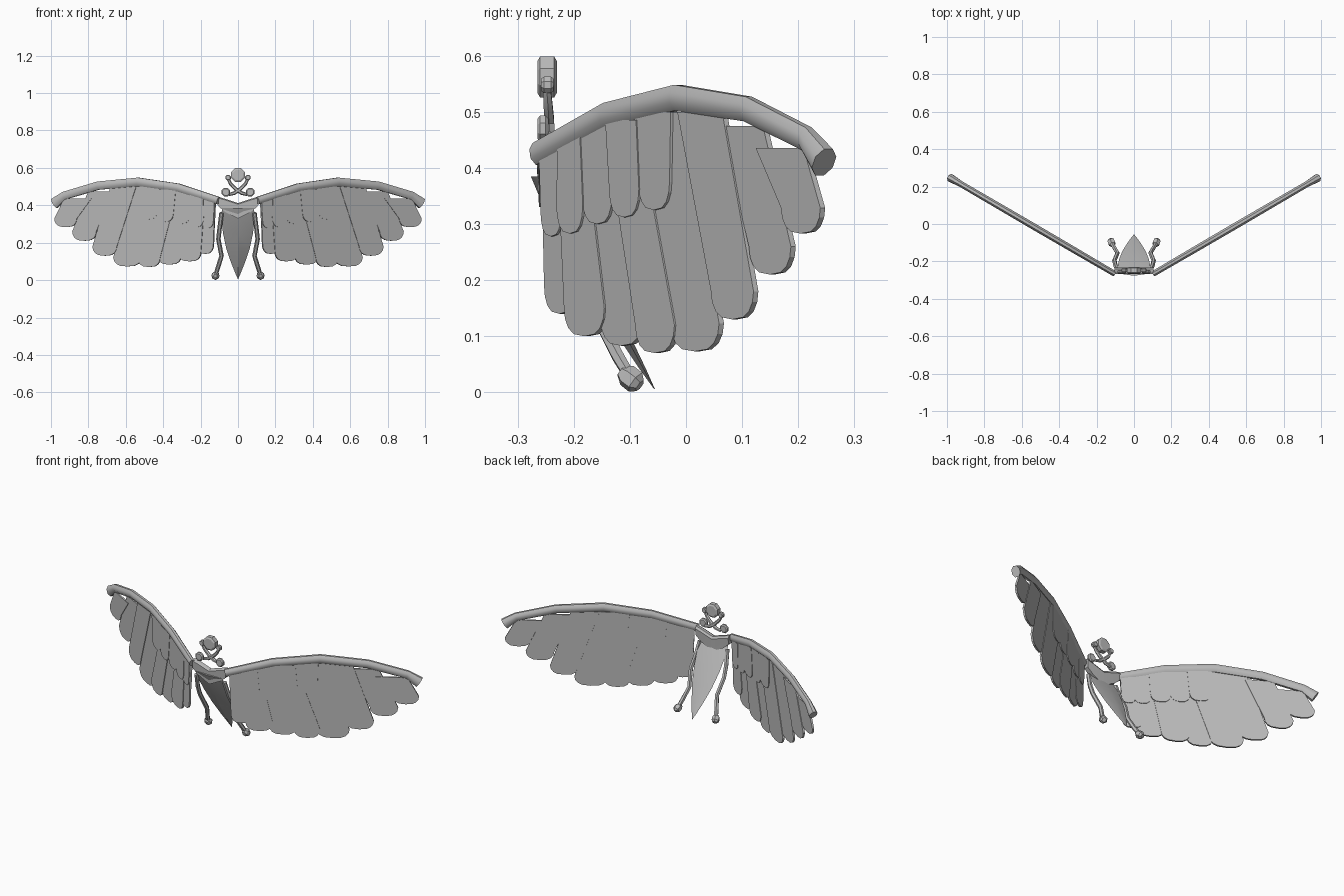
import bpy, bmesh, math
from mathutils import Vector

if "Cube" in bpy.data.objects:
    bpy.data.objects.remove(bpy.data.objects["Cube"])

grey = bpy.data.materials.new("stone_grey")
grey.diffuse_color = (0.5, 0.5, 0.5, 1)
grey.use_nodes = True
grey.node_tree.nodes["Principled BSDF"].inputs["Base Color"].default_value = grey.diffuse_color


def finish(name, bm, smooth=None):
    bmesh.ops.recalc_face_normals(bm, faces=bm.faces)
    me = bpy.data.meshes.new(name)
    bm.to_mesh(me)
    bm.free()
    me.materials.append(grey)
    ob = bpy.data.objects.new(name, me)
    bpy.context.collection.objects.link(ob)
    if smooth:
        bpy.ops.object.select_all(action='DESELECT')
        ob.select_set(True)
        bpy.context.view_layer.objects.active = ob
        bpy.ops.object.shade_smooth_by_angle(angle=math.radians(smooth))
    return ob


def loft(name, rings, smooth=None):
    """Skin a list of closed rings and cap both ends."""
    bm = bmesh.new()
    vs = [[bm.verts.new(p) for p in r] for r in rings]
    n = len(rings[0])
    for a, b in zip(vs, vs[1:]):
        for i in range(n):
            j = (i + 1) % n
            bm.faces.new((a[i], a[j], b[j], b[i]))
    bm.faces.new(vs[0])
    bm.faces.new(vs[-1])
    return finish(name, bm, smooth)


def tube(name, pts, radii, sides=6, smooth=40, side=Vector((0, 1, 0)), flat=1.0):
    """Sweep a polygon along a path; flat scales the section along side."""
    pts = [Vector(p) for p in pts]
    rings = []
    for i, p in enumerate(pts):
        t = (pts[min(i + 1, len(pts) - 1)] - pts[max(i - 1, 0)]).normalized()
        u = (side - t * side.dot(t)).normalized()
        v = t.cross(u)
        rings.append([p + (u * math.cos(a) * flat + v * math.sin(a)) * radii[i]
                      for a in (2 * math.pi * (k + .5) / sides for k in range(sides))])
    return loft(name, rings, smooth)


def disc(name, x, z, r, y0, y1, sides=8):
    """Bevelled button facing forward."""
    steps = [(y0, .75), (y0 + .005, 1), (y1 - .005, 1), (y1, .75)]
    return loft(name, [[(x + r * k * math.cos(a), y, z + r * k * math.sin(a))
                        for a in (2 * math.pi * (i + .5) / sides for i in range(sides))]
                       for y, k in steps])


def wing_point(m, y, z, off=0.0):
    """Point in the slanted wing plane, off = distance toward its front."""
    return (m * (0.105 + 1.714 * (y + .265) + .5 * off), y - .866 * off, z)


def feather(name, m, top, tip, zt, zb, off, thick):
    """Thin plate with straight sides and a rounded lower end."""
    (a, b), (c, d) = top, tip
    drop = min(.05, (zt - zb) * .3)
    mid, half = (c + d) / 2, (d - c) / 2
    prof = [(a, zt), (b, zt)]
    for k in range(9):
        t = math.pi * k / 8
        prof.append((mid + half * math.copysign(abs(math.cos(t)) ** .7, math.cos(t)),
                     zb + drop * (1 - math.sin(t))))
    loft(name, [[wing_point(m, y, z, off + s * thick / 2) for y, z in prof] for s in (-1, 1)])


# top span, tip span, top height, bottom height
flight = [
    ((-.255, -.215), (-.25, -.195), .43, .14),
    ((-.225, -.175), (-.212, -.14), .45, .10),
    ((-.185, -.130), (-.15, -.075), .47, .083),
    ((-.140, -.080), (-.085, -.015), .48, .07),
    ((-.090, -.005), (-.025, .062), .50, .073),
    ((-.010, .070), (.05, .126), .50, .13),
    ((.065, .140), (.115, .190), .475, .21),
    ((.130, .215), (.175, .245), .435, .283),
]
coverts = [
    ((-.255, -.218), (-.252, -.215), .43, .278),
    ((-.220, -.180), (-.222, -.175), .455, .283),
    ((-.182, -.132), (-.178, -.125), .475, .30),
    ((-.135, -.080), (-.128, -.075), .485, .312),
    ((-.084, -.020), (-.078, -.022), .50, .325),
]
spar = [(-.265, .425), (-.14, .494), (-.015, .525), (.11, .505), (.215, .452), (.246, .410)]

for m, tag in ((1, "right"), (-1, "left")):
    across = Vector((m * .5, -.866, 0))
    # wing leading edge with a knobbed end
    tube("wing_spar_" + tag, [wing_point(m, y, z) for y, z in spar],
         [.022, .024, .025, .024, .023, .031], 8, 50, across, .75)
    for i, f in enumerate(flight):
        feather(f"flight_feather_{i + 1}_{tag}", m, *f, .003 * (i % 2) - .0015, .010)
    for i, f in enumerate(coverts):
        feather(f"covert_feather_{i + 1}_{tag}", m, *f, .002 * (i % 2) - .001, .019)
    # leg and foot
    tube("leg_" + tag, [(m * .088, -.25, .36), (m * .098, -.225, .28), (m * .105, -.195, .22),
                        (m * .088, -.155, .13), (m * .108, -.122, .065), (m * .12, -.10, .028)],
         [.012, .012, .012, .012, .012, .011], 6)
    tube("foot_" + tag, [(m * .115, -.115, .038), (m * .118, -.105, .030),
                         (m * .123, -.090, .018), (m * .126, -.082, .012)],
         [.012, .021, .021, .012], 6, None)
    # curled neck strand with its end buttons
    tube("neck_strand_" + tag, [(m * .052, -.248, .54), (m * .04, -.246, .515), (m * .012, -.244, .487),
                                (m * -.02, -.243, .465), (m * -.05, -.243, .457)],
         [.008, .009, .010, .010, .008], 6)
    disc("upper_curl_" + tag, m * .053, .548, .016, -.258, -.236)
    disc("lower_curl_" + tag, m * .065, .47, .025, -.265, -.245)

# head
disc("head", 0, .562, .04, -.265, -.23)

# collar joining the wings
rows = [(-.105, .445, .395), (-.07, .435, .365), (0, .412, .33), (.07, .435, .365), (.105, .445, .395)]
loft("collar", [[(x, -.266, hi - .006), (x, -.255, hi), (x, -.24, hi), (x, -.232, hi - .012),
                 (x, -.236, lo), (x, -.262, lo)] for x, hi, lo in rows], 30)

# keeled tail sweeping back to a point
rings = []
for z, w, t in ((.385, .085, .012), (.34, .09, .018), (.25, .08, .022), (.17, .063, .02),
                (.09, .036, .013), (.04, .016, .007), (.006, .001, .001)):
    y = -.248 + (.355 - z) * .55
    rings.append([(-w, y, z), (0, y - t, z), (w, y, z), (0, y + t * .6, z)])
loft("tail", rings, 25)
